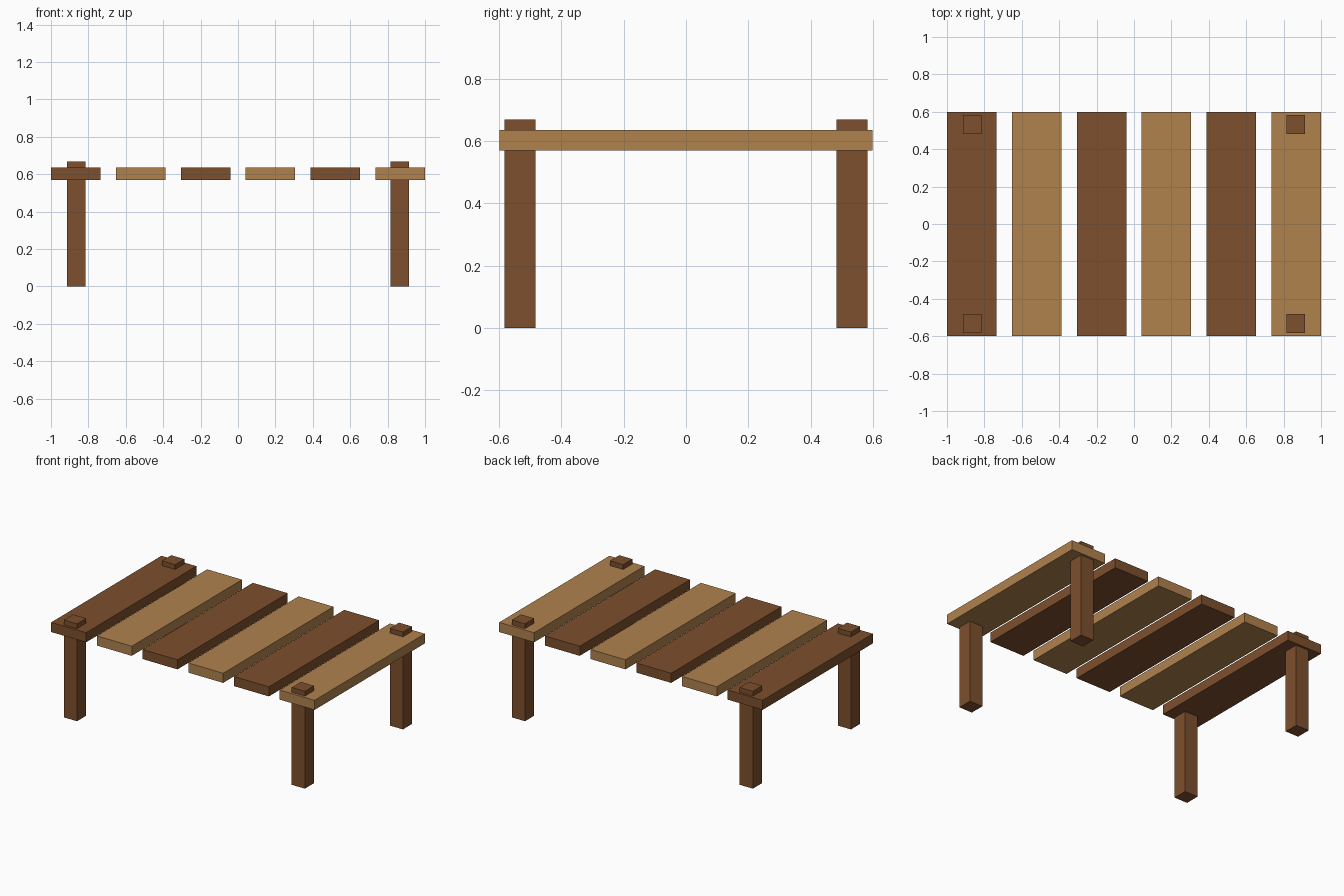
import bpy
import bmesh
from mathutils import Matrix, Vector

if "Cube" in bpy.data.objects:
    bpy.data.objects.remove(bpy.data.objects["Cube"], do_unlink=True)


def make_material(name, rgb):
    mat = bpy.data.materials.new(name)
    mat.use_nodes = True
    color = (*rgb, 1.0)
    mat.diffuse_color = color
    mat.node_tree.nodes["Principled BSDF"].inputs["Base Color"].default_value = color
    return mat


def make_box(name, center, size, mat):
    mesh = bpy.data.meshes.new(name)
    bm = bmesh.new()
    bmesh.ops.create_cube(bm, size=1.0, matrix=Matrix.Diagonal((*size, 1.0)))
    bm.to_mesh(mesh)
    bm.free()
    mesh.materials.append(mat)
    obj = bpy.data.objects.new(name, mesh)
    obj.location = Vector(center)
    bpy.context.collection.objects.link(obj)
    return obj


dark_wood = make_material("dark_wood", (0.205, 0.08, 0.026))
light_wood = make_material("light_wood", (0.434, 0.223, 0.076))

# Deck planks in alternating wood, running front to back
PLANKS = 6
PLANK_SIZE = (0.265, 1.196, 0.066)
DECK_Z = 0.602
step = (2.0 - PLANK_SIZE[0]) / (PLANKS - 1)
for i in range(PLANKS):
    x = (i - (PLANKS - 1) / 2) * step
    make_box(f"plank_{i + 1}", (x, 0, DECK_Z), PLANK_SIZE,
             light_wood if i % 2 else dark_wood)

# Corner posts passing up through the end planks
POST_HEIGHT = 0.668
for side, sx in (("left", 1), ("right", -1)):
    for end, sy in (("front", -1), ("back", 1)):
        make_box(f"{end}_{side}_post", (sx * 0.865, sy * 0.532, POST_HEIGHT / 2),
                 (0.1, 0.1, POST_HEIGHT), dark_wood)
